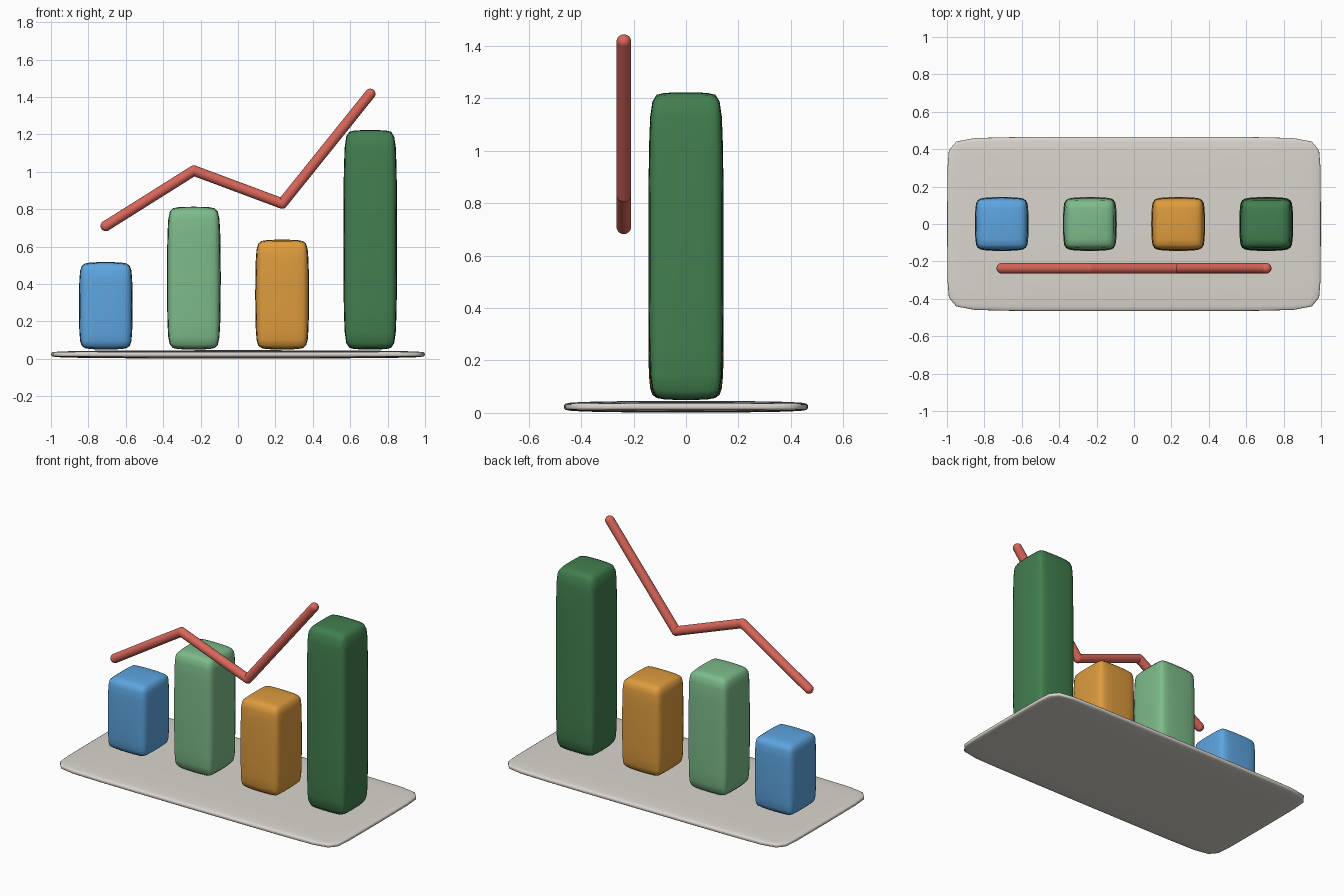
import bpy
import bmesh
from mathutils import Matrix, Vector

cube = bpy.data.objects.get("Cube")
if cube:
    bpy.data.objects.remove(cube, do_unlink=True)


def srgb(hex_code):
    """Turn a hex colour into a linear RGBA value."""
    values = [int(hex_code[i:i + 2], 16) / 255 for i in (0, 2, 4)]
    return [((v + 0.055) / 1.055) ** 2.4 for v in values] + [1.0]


def material(name, hex_code):
    mat = bpy.data.materials.new(name)
    mat.use_nodes = True
    mat.diffuse_color = srgb(hex_code)
    mat.node_tree.nodes["Principled BSDF"].inputs["Base Color"].default_value = srgb(hex_code)
    return mat


def add_object(name, bm, mat):
    for face in bm.faces:
        face.smooth = True
    mesh = bpy.data.meshes.new(name)
    bm.to_mesh(mesh)
    bm.free()
    mesh.materials.append(mat)
    obj = bpy.data.objects.new(name, mesh)
    bpy.context.collection.objects.link(obj)
    return obj


def soft_box(name, center, size, bevel, mat):
    """Box with chamfered edges, softened by subdivision."""
    bm = bmesh.new()
    bmesh.ops.create_cube(bm, size=1, matrix=Matrix.Diagonal((*size, 1)))
    obj = add_object(name, bm, mat)
    obj.location = center
    chamfer = obj.modifiers.new("Chamfer", 'BEVEL')
    chamfer.width = bevel
    chamfer.segments = 1
    soften = obj.modifiers.new("Soften", 'SUBSURF')
    soften.levels = soften.render_levels = 2
    return obj


# Base slab
BASE_TOP = 0.047
soft_box("base_plate", (0, 0, BASE_TOP / 2), (2, 0.934, BASE_TOP), 0.015,
         material("warm_grey", "DAD5CD"))

# Four bars of different heights
BAR_WIDTH = 0.292
bars = [
    ("blue", "5DA5E0", -0.707, 0.519),
    ("light_green", "7DBB8A", -0.236, 0.815),
    ("orange", "DE9C3E", 0.236, 0.639),
    ("dark_green", "427F4F", 0.707, 1.225),
]
for colour, code, x, top in bars:
    soft_box(colour + "_bar", (x, 0, (BASE_TOP + top) / 2),
             (BAR_WIDTH, BAR_WIDTH, top - BASE_TOP), 0.025, material(colour, code))

# Trend line: rods joined by round knuckles, floating in front of the bars
ROD_RADIUS = 0.028
points = [Vector((x, -0.237, top + 0.191)) for _, _, x, top in bars]
bm = bmesh.new()
for p in points:
    bmesh.ops.create_uvsphere(bm, u_segments=24, v_segments=12, radius=ROD_RADIUS,
                              matrix=Matrix.Translation(p))
for a, b in zip(points, points[1:]):
    turn = (b - a).to_track_quat('Z', 'Y').to_matrix().to_4x4()
    bmesh.ops.create_cone(bm, segments=24, radius1=ROD_RADIUS, radius2=ROD_RADIUS,
                          depth=(b - a).length, cap_ends=False,
                          matrix=Matrix.Translation((a + b) / 2) @ turn)
add_object("trend_line", bm, material("coral_red", "D9665A"))
